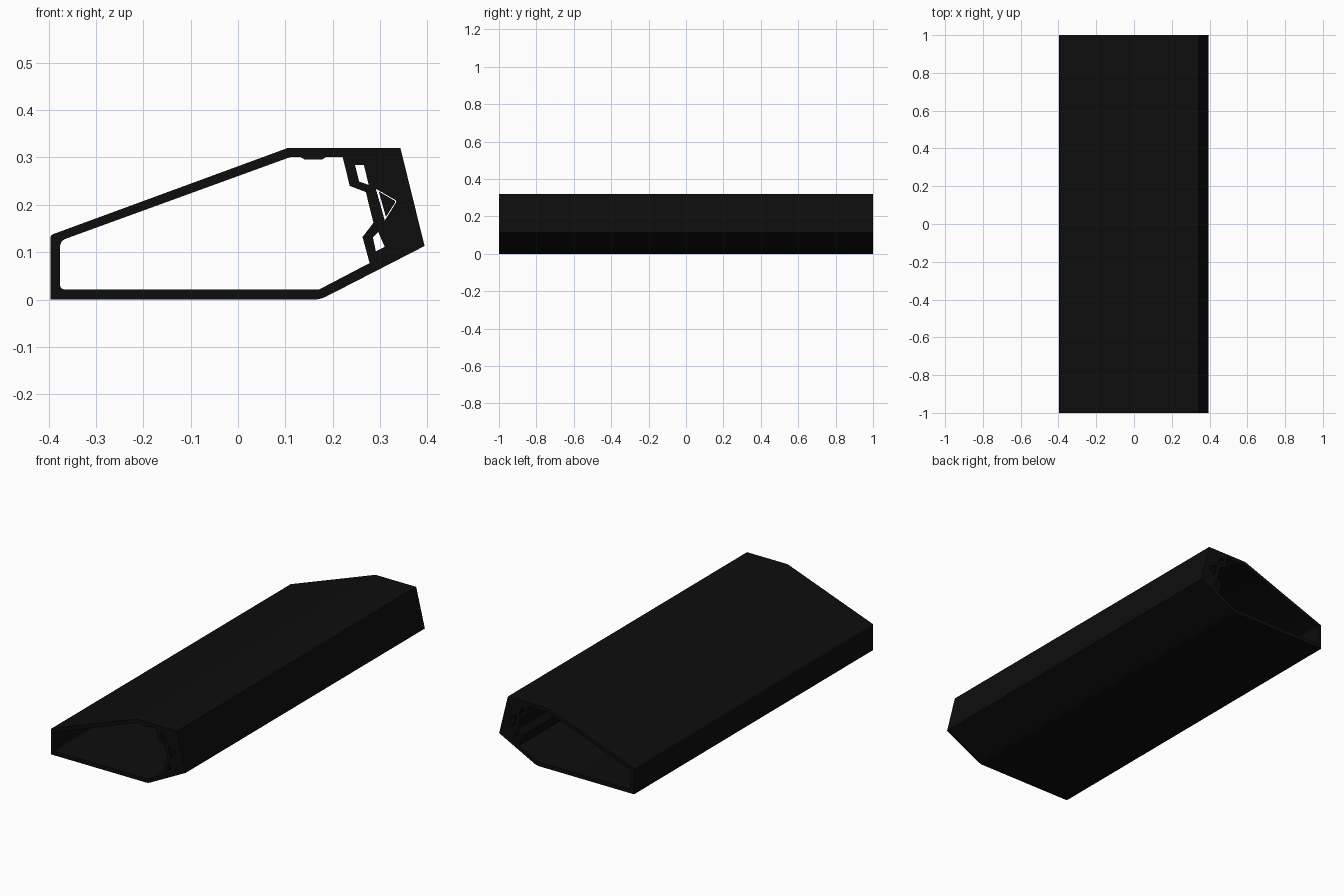
import bpy
from math import pi
from mathutils import Vector

cube = bpy.data.objects.get("Cube")
if cube:
    bpy.data.objects.remove(cube)

LENGTH = 2.0

# One near-black material
black = bpy.data.materials.new("matte black")
black.use_nodes = True
colour = (0.004, 0.004, 0.004, 1)
black.diffuse_color = colour
bsdf = black.node_tree.nodes["Principled BSDF"]
bsdf.inputs["Base Color"].default_value = colour


def rounded(points, steps=5):
    """Replace every (x, z, radius) corner by a small curve."""
    out = []
    for i, (x, z, *r) in enumerate(points):
        corner = Vector((x, z))
        if not r:
            out.append(corner)
            continue
        before = Vector(points[i - 1][:2])
        after = Vector(points[(i + 1) % len(points)][:2])
        a = corner + (before - corner).normalized() * r[0]
        b = corner + (after - corner).normalized() * r[0]
        for s in range(steps + 1):
            t = s / steps
            out.append(a * (1 - t) ** 2 + corner * 2 * t * (1 - t) + b * t * t)
    return out


def shrunk(points, factor):
    centre = sum(points, Vector((0, 0))) / len(points)
    return [centre + (p - centre) * factor for p in points]


def extrusion(name, loops):
    """Fill the loops (inner loops are holes) and extrude along y."""
    curve = bpy.data.curves.new(name + " profile", "CURVE")
    curve.dimensions = "2D"
    curve.fill_mode = "BOTH"
    curve.extrude = LENGTH / 2
    for loop in loops:
        spline = curve.splines.new("POLY")
        spline.points.add(len(loop) - 1)
        for point, co in zip(spline.points, loop):
            point.co = (co.x, co.y, 0, 1)
        spline.use_cyclic_u = True
    obj = bpy.data.objects.new(name, curve)
    bpy.context.collection.objects.link(obj)
    obj.rotation_euler.x = pi / 2
    curve.materials.append(black)
    bpy.ops.object.select_all(action="DESELECT")
    obj.select_set(True)
    bpy.context.view_layer.objects.active = obj
    bpy.ops.object.convert(target="MESH")
    bpy.ops.object.transform_apply(location=False, rotation=True, scale=False)
    bpy.ops.object.shade_smooth_by_angle(angle=pi / 9)
    return obj


# Outer outline of the housing
outline = rounded([
    (-0.396, 0), (0.174, 0, 0.014), (0.394, 0.113), (0.343, 0.32),
    (0.105, 0.32), (-0.396, 0.136, 0.006)])

# Main cavity, with the small rib under the roof and the stepped web
cavity = rounded([
    (-0.376, 0.021, 0.012), (0.171, 0.021), (0.278, 0.077), (0.263, 0.132),
    (0.286, 0.162), (0.27, 0.227), (0.236, 0.24), (0.221, 0.301),
    (0.186, 0.301), (0.178, 0.296), (0.14, 0.296), (0.132, 0.301),
    (0.111, 0.301), (-0.376, 0.124, 0.014)])

# Small channels in the web
upper_channel = rounded([
    (0.247, 0.284), (0.266, 0.284), (0.276, 0.242), (0.256, 0.249)])
lower_channel = rounded([
    (0.296, 0.143), (0.31, 0.111), (0.291, 0.102), (0.285, 0.131)])

# Triangular channel holding a loose triangular rod
triangle = rounded([
    (0.291, 0.234), (0.336, 0.208, 0.005), (0.31, 0.167)], 3)

extrusion("housing", [outline, cavity, upper_channel, lower_channel, triangle])
extrusion("triangular_rod", [shrunk(triangle, 0.8)])
